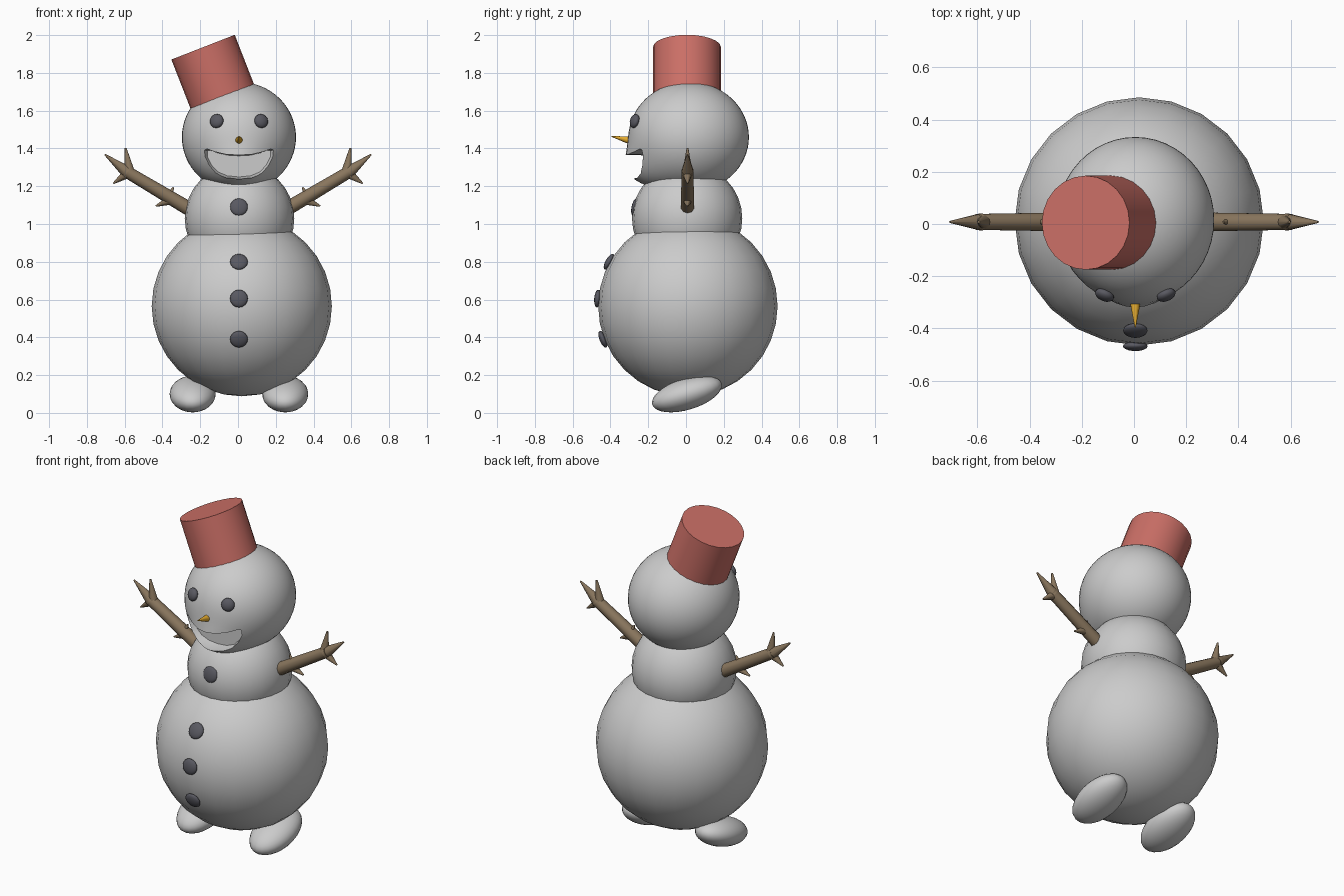
import bpy, bmesh, math
from mathutils import Vector, Matrix

if "Cube" in bpy.data.objects:
    bpy.data.objects.remove(bpy.data.objects["Cube"])


def material(name, rgb):
    m = bpy.data.materials.new(name)
    m.diffuse_color = (*rgb, 1)
    m.use_nodes = True
    m.node_tree.nodes["Principled BSDF"].inputs["Base Color"].default_value = m.diffuse_color
    return m


RED = material("red", (0.6, 0.16, 0.135))
BROWN = material("bark", (0.25, 0.18, 0.11))
COAL = material("coal", (0.10, 0.10, 0.12))
ORANGE = material("carrot", (0.8, 0.42, 0.03))


def finish(name, bm, mat=None, angle=50):
    bmesh.ops.recalc_face_normals(bm, faces=bm.faces)
    me = bpy.data.meshes.new(name)
    bm.to_mesh(me)
    bm.free()
    ob = bpy.data.objects.new(name, me)
    bpy.context.collection.objects.link(ob)
    if mat:
        me.materials.append(mat)
    smooth(ob, angle)
    return ob


def smooth(ob, angle):
    bpy.ops.object.select_all(action='DESELECT')
    ob.select_set(True)
    bpy.context.view_layer.objects.active = ob
    bpy.ops.object.shade_smooth_by_angle(angle=math.radians(angle))


def ball(name, loc, size, mat=None, rot=Matrix(), seg=24, rings=16):
    bm = bmesh.new()
    m = Matrix.Translation(loc) @ rot @ Matrix.Diagonal((*size, 1))
    bmesh.ops.create_uvsphere(bm, u_segments=seg, v_segments=rings, radius=1, matrix=m)
    return finish(name, bm, mat)


def add_cone(bm, a, b, r1, r2, seg=10):
    a, b = Vector(a), Vector(b)
    d = b - a
    m = Matrix.Translation((a + b) / 2) @ d.to_track_quat('Z', 'Y').to_matrix().to_4x4()
    bmesh.ops.create_cone(bm, cap_ends=True, segments=seg, radius1=r1, radius2=r2,
                          depth=d.length, matrix=m)


# Snowballs
ball("lower_body", (0.02, 0.01, 0.565), (0.477, 0.475, 0.477))
ball("upper_body", (0.008, 0.006, 1.03), (0.29, 0.292, 0.29))

# Head with the muzzle pushed forward
head = ball("head", (0.005, 0.015, 1.46), (0.302, 0.318, 0.292), seg=48, rings=32)
for v in head.data.vertices:
    if v.co.y < 0:
        front = min(1, -v.co.y / 0.12)
        v.co.y -= 0.085 * front * math.exp(-((v.co.z - 1.25) / 0.12) ** 2
                                           - ((v.co.x - 0.005) / 0.17) ** 2)

# Smiling mouth cut into the head
half = [(0.0, 1.365), (0.07, 1.369), (0.13, 1.383), (0.17, 1.398), (0.19, 1.395),
        (0.19, 1.36), (0.165, 1.31), (0.125, 1.268), (0.07, 1.245), (0.0, 1.238)]
outline = half + [(-x, z) for x, z in half[-2:0:-1]]
bm = bmesh.new()
loops = [[bm.verts.new((0.005 + x * s, y, 1.33 + (z - 1.33) * s)) for x, z in outline]
         for y, s in ((-0.5, 1.0), (-0.25, 1.0), (-0.2, 0.88))]
n = len(outline)
for a, b in zip(loops, loops[1:]):
    for i in range(n):
        bm.faces.new((a[i], a[(i + 1) % n], b[(i + 1) % n], b[i]))
bm.faces.new(loops[0])
bm.faces.new(loops[-1])
cutter = finish("mouth_cutter", bm)
cutter.hide_render = True
mod = head.modifiers.new("mouth", 'BOOLEAN')
mod.operation = 'DIFFERENCE'
mod.solver = 'EXACT'
mod.object = cutter
bpy.context.view_layer.objects.active = head
bpy.ops.object.modifier_apply(modifier=mod.name)
bpy.data.objects.remove(cutter)
smooth(head, 40)

# Bucket hat
bm = bmesh.new()
add_cone(bm, (-0.08, 0.005, 1.667), (-0.185, 0.005, 1.936), 0.18, 0.18, 24)
finish("hat", bm, RED)


# Coal pieces lying flat on the snow
def coal(name, loc, centre, r, t):
    rot = (Vector(loc) - Vector(centre)).to_track_quat('Z', 'Y').to_matrix().to_4x4()
    ball(name, loc, (r, r, t), COAL, rot, 16, 10)


for side, x in (("left", -0.113), ("right", 0.123)):
    coal("eye_" + side, (x, -0.272, 1.545), (0.005, 0.015, 1.46), 0.038, 0.022)
coal("button_1", (0.005, -0.272, 1.09), (0.008, 0.006, 1.03), 0.047, 0.016)
for i, (y, z) in enumerate(((-0.408, 0.8), (-0.468, 0.605), (-0.44, 0.39))):
    coal(f"button_{i + 2}", (0.005, y, z), (0.005, 0.01, 0.565), 0.047, 0.018)

# Carrot nose
bm = bmesh.new()
add_cone(bm, (0.005, -0.285, 1.44), (0.005, -0.395, 1.464), 0.023, 0.002, 12)
finish("nose", bm, ORANGE)

# Feet tipped down at the toes
for side, x in (("left", -0.24), ("right", 0.25)):
    ball("foot_" + side, (x, 0.005, 0.1), (0.122, 0.192, 0.083),
         rot=Matrix.Rotation(math.radians(17), 4, 'X'))

# Branch arms: start x, z, end x, z, start and end radius
twigs = [(0.25, 1.075, 0.60, 1.283, 0.038, 0.032),
         (0.585, 1.273, 0.705, 1.368, 0.034, 0.004),
         (0.572, 1.262, 0.595, 1.402, 0.030, 0.005),
         (0.575, 1.275, 0.66, 1.215, 0.030, 0.004),
         (0.37, 1.135, 0.342, 1.195, 0.022, 0.004),
         (0.35, 1.13, 0.435, 1.095, 0.028, 0.004)]
for side, s in (("left", -1), ("right", 1)):
    bm = bmesh.new()
    for x1, z1, x2, z2, r1, r2 in twigs:
        add_cone(bm, (s * x1, 0.008, z1), (s * x2, 0.008, z2), r1, r2)
    finish("arm_" + side, bm, BROWN)
